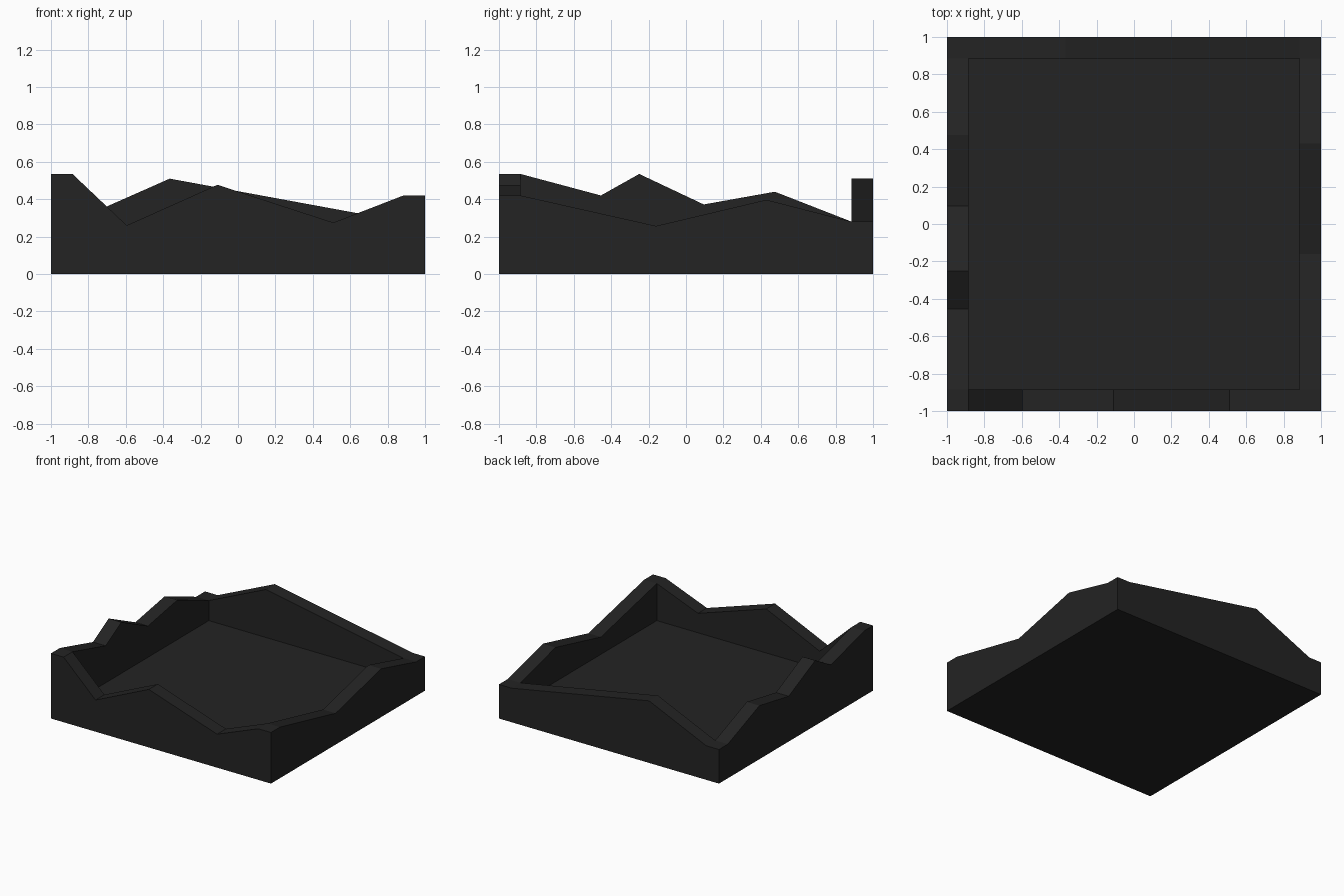
import bpy, bmesh

if "Cube" in bpy.data.objects:
    bpy.data.objects.remove(bpy.data.objects["Cube"])

INNER = 0.885   # inside half-width of the walls
FLOOR = 0.115   # floor height

# Jagged rim heights: (position along wall, z), including both corners
front = [(-INNER, .535), (-.595, .26), (-.11, .477), (.51, .275), (INNER, .42)]
right = [(-INNER, .42), (-.16, .257), (.43, .397), (INNER, .28)]
back = [(INNER, .28), (-.365, .51), (-INNER, .28)]
left = [(INNER, .28), (.475, .44), (.095, .372), (-.25, .535), (-.455, .42), (-INNER, .535)]

# Walk counter-clockwise round the outside, adding each flat-topped corner
rim = [(x, -1, z) for x, z in front] + [(1, -1, front[-1][1])]
rim += [(1, y, z) for y, z in right] + [(1, 1, right[-1][1])]
rim += [(x, 1, z) for x, z in back] + [(-1, 1, back[-1][1])]
rim += [(-1, y, z) for y, z in left] + [(-1, -1, left[-1][1])]


def clamp(v):
    return max(-INNER, min(INNER, v))


bm = bmesh.new()
base = [bm.verts.new((x, y, 0)) for x, y, z in rim]
outer = [bm.verts.new(p) for p in rim]
inner_map, floor_map = {}, {}
inner, floor = [], []
for x, y, z in rim:
    key = (clamp(x), clamp(y))
    if key not in inner_map:
        inner_map[key] = bm.verts.new((*key, z))
        floor_map[key] = bm.verts.new((*key, FLOOR))
    inner.append(inner_map[key])
    floor.append(floor_map[key])

# Outer walls, sloping rim tops and inner walls
n = len(rim)
rings = [base, outer, inner, floor]
for a, b in zip(rings, rings[1:]):
    for i in range(n):
        j = (i + 1) % n
        vs = list(dict.fromkeys([a[i], a[j], b[j], b[i]]))
        if len(vs) > 2:
            bm.faces.new(vs)

# Underside and tray floor
bm.faces.new(base[::-1])
bm.faces.new(list(dict.fromkeys(floor)))
bmesh.ops.recalc_face_normals(bm, faces=bm.faces)

mesh = bpy.data.meshes.new("broken_wall_tray")
bm.to_mesh(mesh)
bm.free()
tray = bpy.data.objects.new("broken_wall_tray", mesh)
bpy.context.collection.objects.link(tray)

# Charcoal material
mat = bpy.data.materials.new("charcoal")
mat.diffuse_color = (0.017, 0.017, 0.017, 1)
mat.use_nodes = True
mat.node_tree.nodes["Principled BSDF"].inputs["Base Color"].default_value = mat.diffuse_color
mesh.materials.append(mat)
